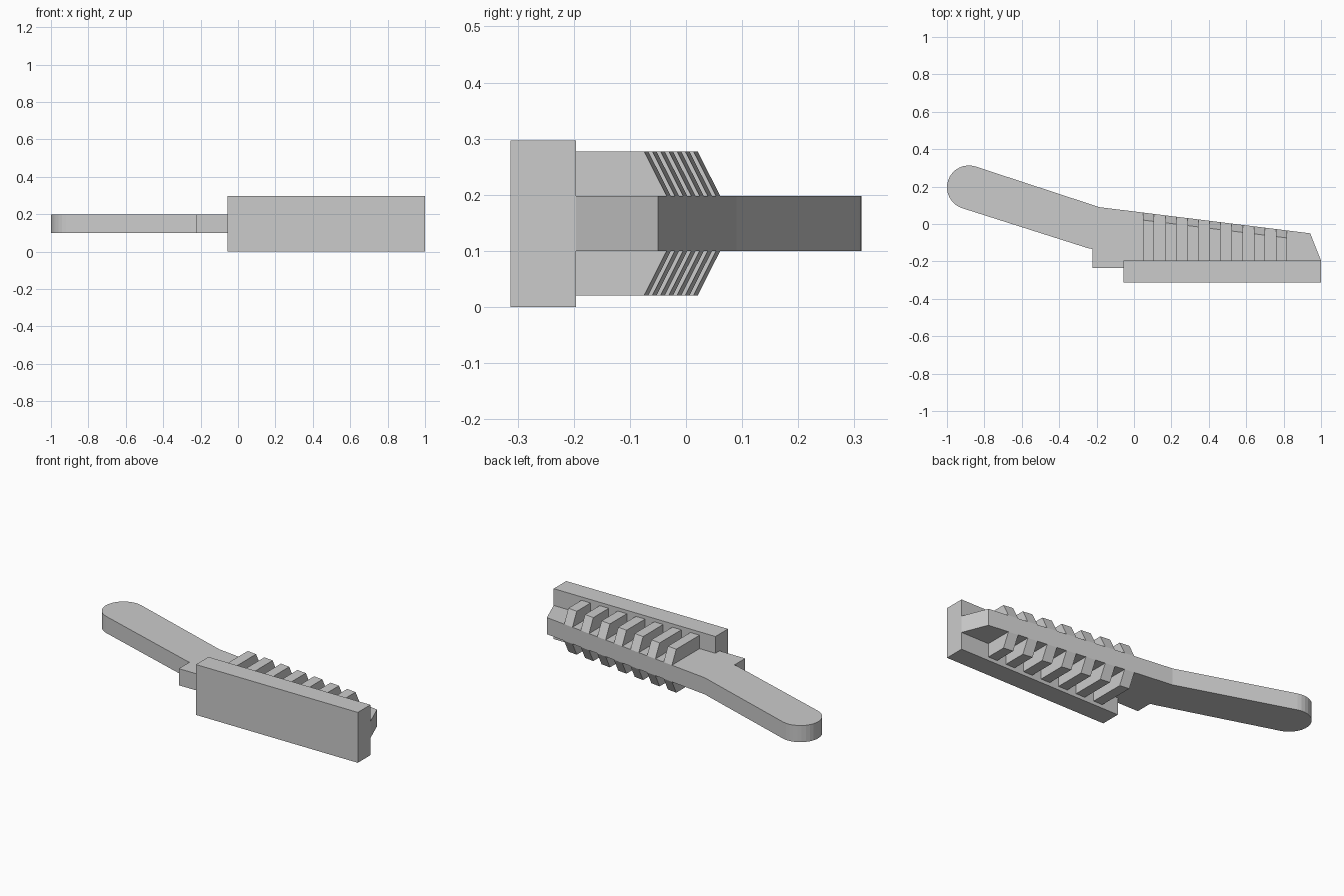
import bpy
from math import cos, sin, radians

if "Cube" in bpy.data.objects:
    bpy.data.objects.remove(bpy.data.objects["Cube"])

Z0, Z1, ZM = 0.1, 0.198, 0.149      # plate bottom, top and mid-plane
SPINE_Y = -0.196


def add_prism(name, lower, upper):
    """Solid between two matching polygons (lower one counter-clockwise from above)."""
    n = len(lower)
    faces = [list(range(n))[::-1], list(range(n, 2 * n))]
    faces += [[i, (i + 1) % n, n + (i + 1) % n, n + i] for i in range(n)]
    mesh = bpy.data.meshes.new(name)
    mesh.from_pydata(lower + upper, [], faces)
    ob = bpy.data.objects.new(name, mesh)
    bpy.context.collection.objects.link(ob)
    return ob


def extrude(name, outline, z0, z1):
    return add_prism(name, [(x, y, z0) for x, y in outline],
                     [(x, y, z1) for x, y in outline])


def back_edge(x):
    """Sloping back edge of the plate above the teeth."""
    return 0.09 - 0.124 * (x + 0.185)


# Handle and blade in one flat plate with a rounded grip end
cx, cy, r, segs = -0.883, 0.196, 0.117, 16
grip = [(cx + r * cos(radians(72 + 180 * i / segs)),
         cy + r * sin(radians(72 + 180 * i / segs))) for i in range(segs + 1)]
outline = grip + [(-0.25, -0.128), (-0.222, -0.134), (-0.222, -0.234),
                  (-0.055, -0.234), (-0.055, SPINE_Y), (1.0, SPINE_Y),
                  (0.942, back_edge(0.942)), (-0.185, 0.09)]
extrude("handle_plate", outline, Z0, Z1)

# Wide spine block along the front
extrude("spine", [(-0.055, -0.313), (1.0, -0.313), (1.0, SPINE_Y), (-0.055, SPINE_Y)],
        0.0, 0.297)

# Seven bevelled teeth, mirrored to the underside
for i in range(7):
    a = 0.049 + i * 0.1184
    b = a + 0.0592

    def section(z, inset):
        return [(a, SPINE_Y, z), (b, SPINE_Y, z),
                (b, back_edge(b) - inset, z), (a, back_edge(a) - inset, z)]

    tooth = add_prism(f"tooth_{i + 1}", section(Z1, 0), section(0.277, 0.04))
    for v in tooth.data.vertices:
        v.co.z -= ZM
    tooth.location.z = ZM
    mirror = tooth.modifiers.new("mirror", 'MIRROR')
    mirror.use_axis = (False, False, True)
    mirror.use_mirror_merge = False
